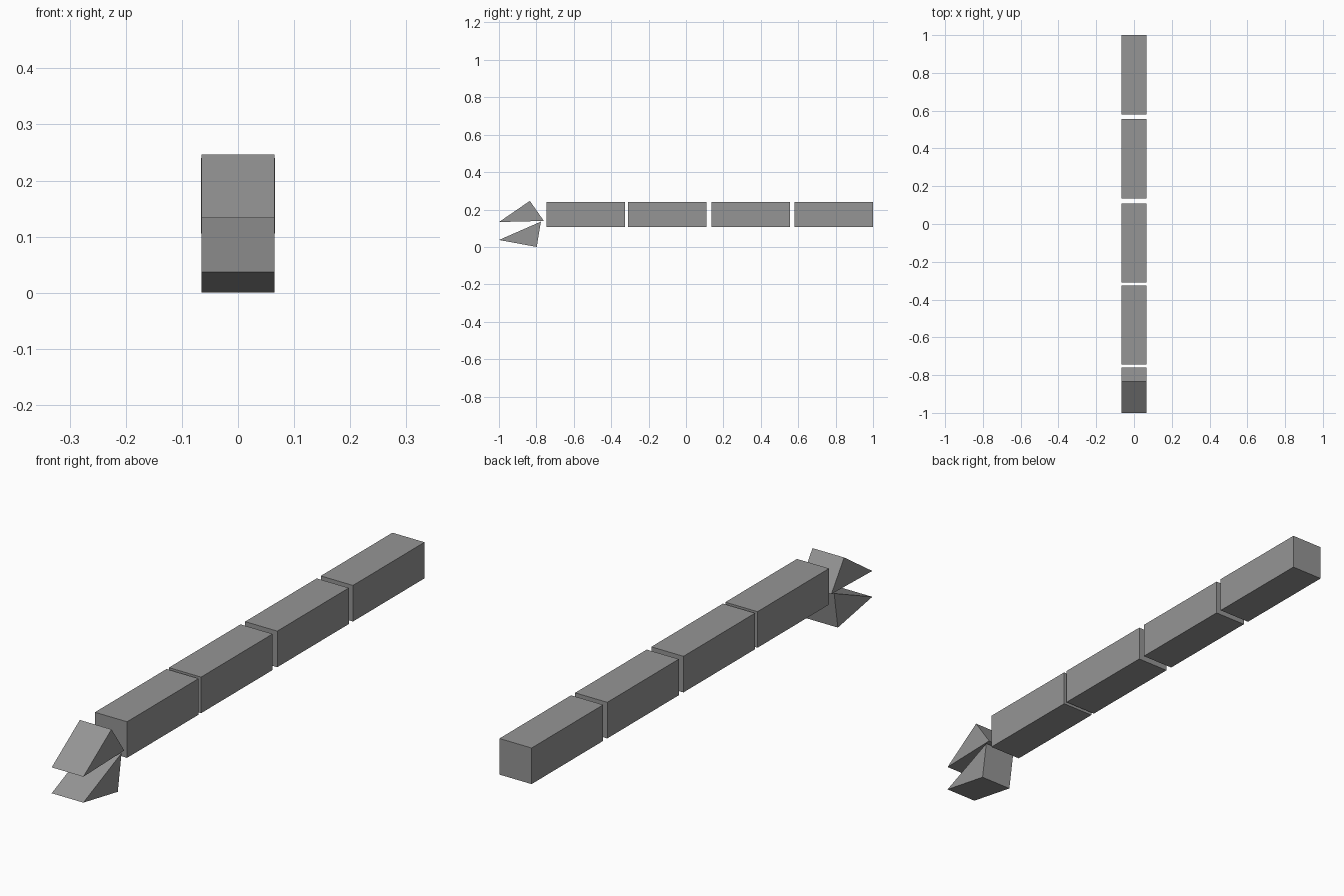
import bpy
import bmesh

cube = bpy.data.objects.get("Cube")
if cube:
    bpy.data.objects.remove(cube, do_unlink=True)

HALF_WIDTH = 0.066

grey = bpy.data.materials.new("mid_grey")
grey.use_nodes = True
colour = (0.3, 0.3, 0.3, 1.0)
grey.diffuse_color = colour
grey.node_tree.nodes["Principled BSDF"].inputs["Base Color"].default_value = colour


def side_prism(name, profile, half_width):
    """Extrude a (y, z) side profile across the full width."""
    bm = bmesh.new()
    face = bm.faces.new([bm.verts.new((-half_width, y, z)) for y, z in profile])
    extruded = bmesh.ops.extrude_face_region(bm, geom=[face])["geom"]
    moved = [v for v in extruded if isinstance(v, bmesh.types.BMVert)]
    bmesh.ops.translate(bm, verts=moved, vec=(2 * half_width, 0, 0))
    bmesh.ops.recalc_face_normals(bm, faces=bm.faces)
    mesh = bpy.data.meshes.new(name)
    bm.to_mesh(mesh)
    bm.free()
    mesh.materials.append(grey)
    obj = bpy.data.objects.new(name, mesh)
    bpy.context.collection.objects.link(obj)
    return obj


# Body: a row of four equal box segments with narrow gaps
LENGTH, BOTTOM, TOP = 0.42, 0.106, 0.24
for i, start in enumerate((-0.745, -0.311, 0.136, 0.58)):
    end = start + LENGTH
    side_prism(f"body_segment_{i + 1}",
               [(start, BOTTOM), (end, BOTTOM), (end, TOP), (start, TOP)],
               HALF_WIDTH)

# Jaws: two wedges meeting at the hinge just ahead of the body
side_prism("upper_jaw", [(-1.0, 0.133), (-0.76, 0.139), (-0.835, 0.246)], 0.065)
side_prism("lower_jaw", [(-1.0, 0.037), (-0.798, 0.0), (-0.776, 0.135)], 0.065)
